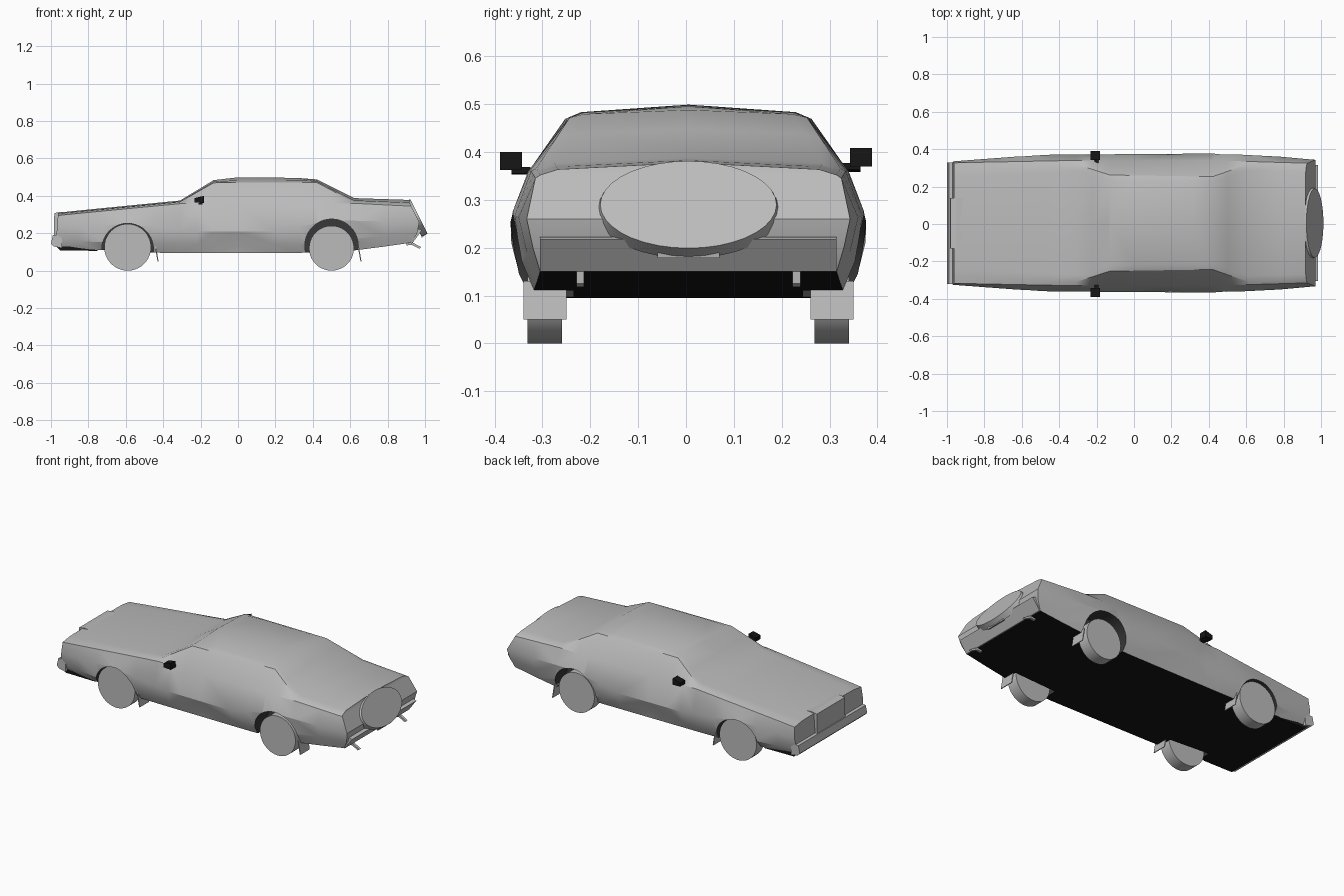
import bpy, bmesh, math
from mathutils import Matrix, Vector

if "Cube" in bpy.data.objects:
    bpy.data.objects.remove(bpy.data.objects["Cube"])

MID = 0.005  # y of the car's centre line


def material(name, value):
    mat = bpy.data.materials.new(name)
    mat.use_nodes = True
    colour = (value, value, value, 1)
    mat.diffuse_color = colour
    mat.node_tree.nodes["Principled BSDF"].inputs["Base Color"].default_value = colour
    return mat


grey = material("body grey", 0.5)
black = material("underbody black", 0.008)
dark = material("arch dark grey", 0.04)


def finish(name, bm, mats, smooth=None):
    bmesh.ops.recalc_face_normals(bm, faces=bm.faces)
    mesh = bpy.data.meshes.new(name)
    bm.to_mesh(mesh)
    bm.free()
    obj = bpy.data.objects.new(name, mesh)
    bpy.context.collection.objects.link(obj)
    for mat in mats:
        mesh.materials.append(mat)
    if smooth:
        shade(obj, smooth)
    return obj


def shade(obj, degrees):
    bpy.ops.object.select_all(action="DESELECT")
    obj.select_set(True)
    bpy.context.view_layer.objects.active = obj
    bpy.ops.object.shade_smooth_by_angle(angle=math.radians(degrees))


def rail(points, x):
    """Value at x on a line through the (x, value) points."""
    if x <= points[0][0]:
        return points[0][1]
    for (xa, va), (xb, vb) in zip(points, points[1:]):
        if x <= xb:
            return va + (vb - va) * (x - xa) / (xb - xa)
    return points[-1][1]


# Rails along the car: heights and half widths of each body line
floor_z = [(-.97, .12), (-.72, .11), (-.43, .095), (.35, .095), (.66, .11), (.92, .15)]
floor_w = [(-.97, .30), (-.5, .325), (.5, .33), (.92, .31)]
low_z = [(-.97, .16), (-.3, .14), (.3, .14), (.92, .2)]
low_w = [(-.97, .32), (-.6, .355), (0, .34), (.5, .36), (.92, .325)]
bulge_z = [(-.97, .23), (-.6, .25), (-.22, .21), (.2, .21), (.5, .27), (.92, .26)]
bulge_w = [(-.97, .33), (-.5, .365), (.45, .372), (.78, .355), (.92, .338)]
belt_z = [(-.97, .295), (-.31, .358), (.62, .36), (.92, .345)]
belt_w = [(-.97, .322), (-.31, .335), (.42, .335), (.92, .32)]
roof_z = [(-.97, .302), (-.31, .367), (-.13, .47), (.42, .472), (.62, .366), (.92, .352)]
roof_w = [(-.97, .28), (-.31, .315), (-.13, .257), (.42, .248), (.62, .318), (.92, .31)]
top_z = [(-.97, .31), (-.31, .375), (-.13, .484), (0, .499), (.3, .497), (.42, .488), (.62, .388), (.92, .378)]
nose_x = [(.12, -.95), (.16, -.975), (.23, -.967), (.31, -.962)]
tail_x = [(.15, .93), (.24, .98), (.36, .918)]
STATIONS = [-.97, -.85, -.72, -.6, -.45, -.31, -.22, -.13, 0, .2, .32, .42, .5, .62, .78, .92]


def half_section(x):
    rows = [(floor_w, floor_z), (low_w, low_z), (bulge_w, bulge_z), (belt_w, belt_z), (roof_w, roof_z)]
    pts = [(0, rail(floor_z, x))] + [(rail(w, x), rail(z, x)) for w, z in rows]
    (w, z), top = pts[-1], rail(top_z, x)
    return pts + [(w * .88, z + (top - z) * .45), (0, top)]


# Body shell lofted through the stations
bm = bmesh.new()
rings = []
for x in STATIONS:
    half = half_section(x)
    loop = half + [(-y, z) for y, z in half[-2:0:-1]]
    ends = {STATIONS[0]: nose_x, STATIONS[-1]: tail_x}
    rings.append([bm.verts.new((rail(ends[x], z) if x in ends else x, y + MID, z)) for y, z in loop])
for a, b in zip(rings, rings[1:]):
    for i in range(len(a)):
        j = (i + 1) % len(a)
        face = bm.faces.new((a[i], a[j], b[j], b[i]))
        face.material_index = 1 if i in (0, len(a) - 1) else 0
for ring in (rings[0], rings[-1]):
    n = len(ring)
    for i in range(n // 2):
        quad = [ring[i], ring[i + 1], ring[n - i - 1], ring[(n - i) % n]]
        bm.faces.new(list(dict.fromkeys(quad)))
bmesh.ops.triangulate(bm, faces=bm.faces)
body = finish("body", bm, [grey, black, dark])


def cylinder(name, mats, centre, radius, depth, sides=40, index=0, smooth=None):
    bm = bmesh.new()
    turn = Matrix.Translation(centre) @ Matrix.Rotation(math.pi / 2, 4, "X")
    bmesh.ops.create_cone(bm, cap_ends=True, segments=sides, radius1=radius, radius2=radius, depth=depth, matrix=turn)
    for face in bm.faces:
        face.material_index = index
    return finish(name, bm, mats, smooth)


def prism(name, profile, y0, y1, mat, taper=1.0):
    """Side profile of (x, z) points stretched from y0 to y1."""
    bm = bmesh.new()
    first = [bm.verts.new((x, y0, z)) for x, z in profile]
    last = [bm.verts.new((x, y1, z)) for x, z in profile]
    bm.faces.new(first)
    bm.faces.new(last)
    for i in range(len(profile)):
        j = (i + 1) % len(profile)
        bm.faces.new((first[i], first[j], last[j], last[i]))
    for v in bm.verts:  # narrow the lowest points
        if v.co.z == min(z for _, z in profile):
            v.co.y = MID + (v.co.y - MID) * taper
    return finish(name, bm, [mat])


# Wheel arches, wheels, mud flaps, exhausts and mirrors on both sides
for side, label in ((1, "left"), (-1, "right")):
    for axle, x, radius, arch_z, arch_r in (("front", -.59, .125, .115, .138), ("rear", .5, .12, .133, .143)):
        cutter = cylinder("arch_cutter", [grey, black, dark], (x, MID + side * .34, arch_z), arch_r, .2, index=2)
        cutter.hide_render = True
        cut = body.modifiers.new("arch", "BOOLEAN")
        cut.operation, cut.solver, cut.object = "DIFFERENCE", "EXACT", cutter
        bpy.context.view_layer.objects.active = body
        bpy.ops.object.modifier_apply(modifier=cut.name)
        bpy.data.objects.remove(cutter)
        cylinder(f"{axle}_{label}_wheel", [grey], (x, MID + side * .3, radius), radius, .072, smooth=40)
        flap_x = x + radius + .035
        prism(f"{axle}_{label}_mud_flap",
              [(flap_x - .015, .13), (flap_x, .05), (flap_x + .005, .05), (flap_x - .008, .13)],
              MID + side * .255, MID + side * .345, grey)
    prism(f"{label}_exhaust", [(.9, .145), (.935, .15), (.98, .125), (.97, .118), (.93, .138), (.9, .135)],
          MID + side * .218, MID + side * .234, grey)
    # Mirror: a thin arm and a tapered housing
    bm = bmesh.new()
    for cx, cy, cz, size in ((-.2, .345, .36, (.02, .04, .014)), (-.207, .366, .379, (.05, .046, .038))):
        place = Matrix.Translation((cx, side * cy, cz + side * .004)) @ Matrix.Diagonal((*size, 1))
        made = bmesh.ops.create_cube(bm, size=1, matrix=place)["verts"]
        for v in made:
            if v.co.x > cx:
                v.co.z += .006
            else:
                v.co.z = cz + (v.co.z - cz) * .6
    finish(f"{label}_mirror", bm, [black])
shade(body, 28)

# Nose: bumper, upright grille and chin
prism("front_bumper", [(-.94, .12), (-.985, .13), (-1, .145), (-.99, .19), (-.94, .195)], MID - .325, MID + .325, grey, .94)
prism("grille", [(-.9, .19), (-.985, .19), (-.982, .308), (-.95, .314), (-.9, .312)], MID - .135, MID + .135, grey)
prism("front_chin", [(-.95, .108), (-.97, .128), (-.75, .128), (-.75, .106)], MID - .31, MID + .31, black)

# Tail: bumper, number plate and round lid bulge
prism("rear_bumper", [(.9, .15), (.935, .15), (.984, .217), (.97, .222), (.9, .222)], MID - .31, MID + .31, grey, 1.04)
prism("number_plate", [(.98, .178), (.987, .178), (.992, .214), (.98, .214)], MID - .065, MID + .065, grey)
bm = bmesh.new()
slope = Vector((.075, 0, -.15)).normalized()
normal = Vector((-slope.z, 0, slope.x))
frame = Matrix((slope, (0, 1, 0), normal)).transposed().to_4x4()
place = Matrix.Translation((.951, MID, .282)) @ frame @ Matrix.Diagonal((.105, .19, 1, 1))
bmesh.ops.create_cone(bm, cap_ends=True, segments=36, radius1=1.02, radius2=.97, depth=.036, matrix=place)
finish("lid_bulge", bm, [grey], 40)
